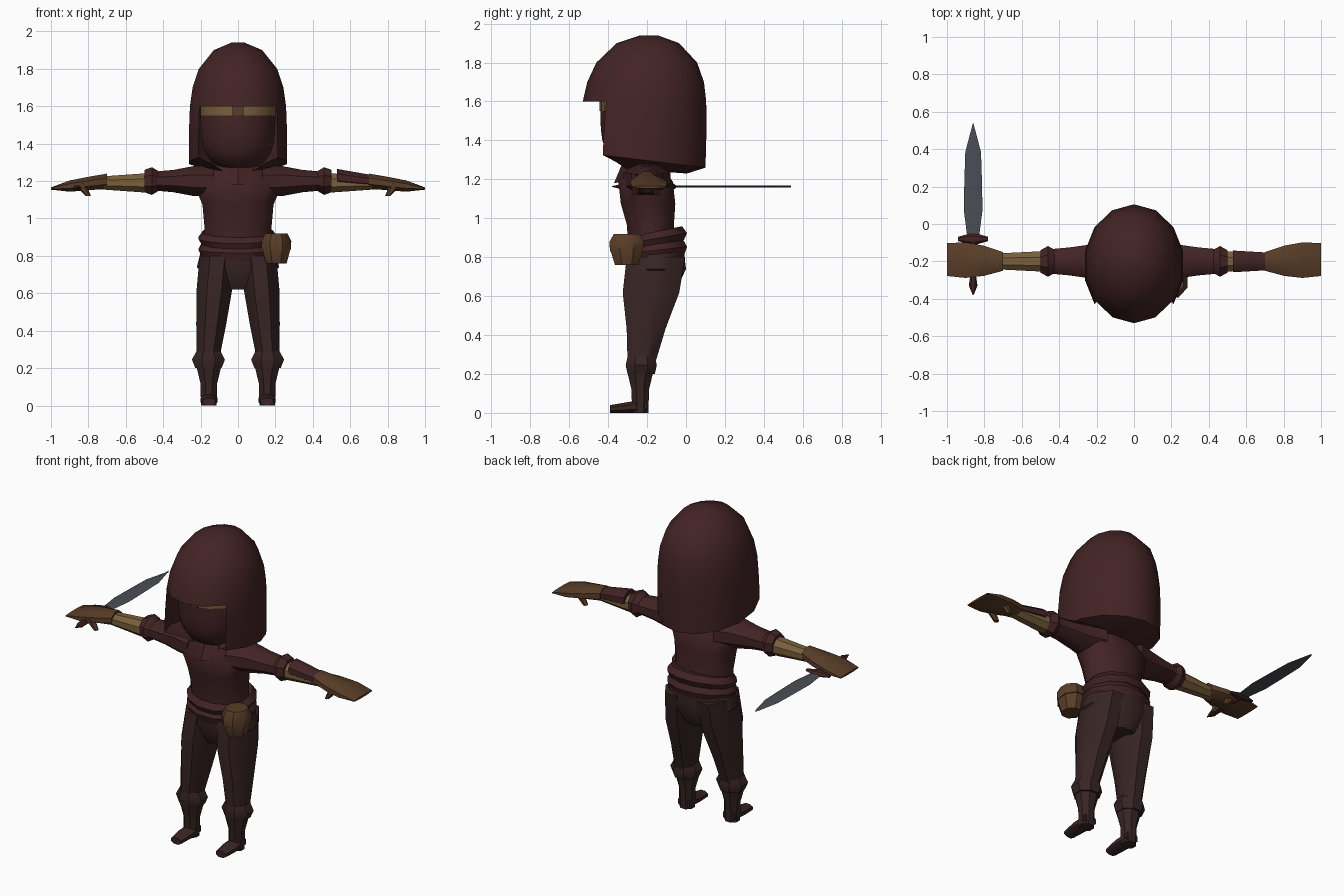
import bpy, bmesh
from math import sin, cos, pi, radians, sqrt

default_cube = bpy.data.objects.get("Cube")
if default_cube:
    bpy.data.objects.remove(default_cube)


def material(name, red, green, blue):
    mat = bpy.data.materials.new(name)
    mat.use_nodes = True
    colour = (red, green, blue, 1)
    mat.diffuse_color = colour
    shader = mat.node_tree.nodes["Principled BSDF"]
    shader.inputs["Base Color"].default_value = colour
    shader.inputs["Roughness"].default_value = .9
    return mat


CLOTH = material("maroon cloth", .056, .017, .018)
TROUSER = material("dark trouser cloth", .04, .018, .018)
SKIN = material("tan skin", .19, .115, .045)
LEATHER = material("brown leather", .1, .047, .021)
STEEL = material("grey steel", .068, .076, .09)


def spread(value, count):
    """Repeat a single number for every ring; leave lists alone."""
    return value if isinstance(value, (list, tuple)) else [value] * count


def place(axis, along, across, upward):
    """Turn a station and its cross-section point into x, y, z."""
    if axis == 'X':
        return (along, across, upward)
    if axis == 'Y':
        return (across, along, upward)
    return (across, upward, along)


def loft(name, mat, axis, stations, wide, deep, centre, end_centre=None, tilt=0, sides=8,
         corner_front=False, open_rows=0, caps=(0, -1), mirror=False, patch=None, patch_rule=None):
    """Skin rings along an axis; two stations mean an even spacing between them."""
    count = len(wide)
    deep, tilt = spread(deep, count), spread(tilt, count)
    end_centre = end_centre or centre
    turn = 0 if corner_front else pi / sides
    grow = 1 / cos(turn)
    bm = bmesh.new()
    rings = []
    for i in range(count):
        part = i / (count - 1)
        if len(stations) == count:
            along = stations[i]
        else:
            along = stations[0] + (stations[1] - stations[0]) * part
        mid_u, mid_v = (a + (b - a) * part for a, b in zip(centre, end_centre))
        ring = []
        for j in range(sides):
            angle = 2 * pi * j / sides + turn
            across = mid_u + wide[i] * grow * sin(angle)
            upward = mid_v - deep[i] * grow * cos(angle)
            ring.append(bm.verts.new(place(axis, along + tilt[i] * cos(angle), across, upward)))
        rings.append(ring)
    front = (0, 1, sides - 2, sides - 1)
    for i, (low, high) in enumerate(zip(rings, rings[1:])):
        for j in range(sides):
            if i >= open_rows or j not in front:
                k = (j + 1) % sides
                bm.faces.new((low[j], low[k], high[k], high[j]))
    for end in caps:
        bm.faces.new(rings[end])
    if patch_rule:
        for face in bm.faces:
            face.material_index = int(patch_rule(face.calc_center_median()))
    bmesh.ops.recalc_face_normals(bm, faces=bm.faces)
    mesh = bpy.data.meshes.new(name)
    bm.to_mesh(mesh)
    bm.free()
    mesh.materials.append(mat)
    if patch:
        mesh.materials.append(patch)
    mesh.shade_smooth()
    mesh.set_sharp_from_angle(angle=radians(40))
    obj = bpy.data.objects.new(name, mesh)
    bpy.context.collection.objects.link(obj)
    if mirror:
        obj.modifiers.new("mirror", 'MIRROR')


def dome(part):
    """Rounded shoulder: full at 0, closing at 1."""
    return sqrt(1 - part ** 4)


# Hood: closed above the brow, open in front of the face
heights = [1.3, 1.45, 1.6, 1.7, 1.8, 1.9, 1.94]
bulge = [dome((z - heights[0]) / .643) for z in heights]
loft("hood", CLOTH, 'Z', heights, [.27 * b for b in bulge], [.325 * b for b in bulge],
     centre=(0, -.225), end_centre=(0, -.19), tilt=[.04] + [0] * (len(heights) - 1),
     sides=14, corner_front=True, open_rows=2, caps=[-1])
loft("hood_underside", CLOTH, 'Z', (1.3, 1.24), [.27, .18, .08], [.325, .23, .1],
     centre=(0, -.225), tilt=[.04, .04, 0], sides=14, corner_front=True, open_rows=2, caps=[])

# Masked head with a bare strip across the eyes
fullness = [dome(i / 7.1) for i in range(7, -1, -1)]
loft("masked_head", CLOTH, 'Z', (1.25, 1.6), [.205 * f for f in fullness], [.2 * f for f in fullness],
     centre=(0, -.24), sides=14, corner_front=True, patch=SKIN,
     patch_rule=lambda c: 1.55 < c.z < 1.59 and c.y < -.25)
loft("nose_bridge", LEATHER, 'Z', (1.55, 1.6), [.03, .03], .005, centre=(0, -.439), sides=4)

# Tunic with a pointed collar
loft("tunic", CLOTH, 'Z', (.85, 1.3), [.18, .18, .19, .24, .1], [.13, .12, .14, .14, .08],
     centre=(0, -.17), end_centre=(0, -.22), sides=12)
loft("collar", CLOTH, 'Z', (1.21, 1.3), [.13, .1], [.15, .1], centre=(0, -.22),
     tilt=[-.03, 0], corner_front=True)

# Two crossed wraps of the sash
for name, low, high, slope in (("lower_sash", .79, .88, -.02), ("upper_sash", .86, .93, -.03)):
    loft(name, CLOTH, 'Z', (low, high), [.19, .21, .185], [.15, .165, .14],
         centre=(0, -.16), tilt=slope, sides=12)

# Trousers
loft("trouser_hips", TROUSER, 'Z', (.62, .86), [.1, .22, .19], [.1, .155, .14],
     centre=(0, -.155), sides=12)
loft("trouser_leg", TROUSER, 'Z', (.25, .8), [.06, .08, .095, .095], [.07, .1, .145, .15],
     centre=(.16, -.23), end_centre=(.11, -.155), mirror=True)
loft("trouser_cuff", TROUSER, 'Z', (.2, .29), [.07, .088, .065], [.07, .08, .07],
     centre=(.158, -.23), mirror=True)

# Boots
loft("boot_shaft", TROUSER, 'Z', (0, .24), [.042, .045, .074], [.042, .045, .074],
     centre=(.156, -.235), mirror=True)
loft("boot_foot", TROUSER, 'Y', (-.39, -.2), [.035, .045, .04], [.02, .028, .036],
     centre=(.155, .02), end_centre=(.155, .036), mirror=True)

# Arms
ARM = (-.2, 1.2)
loft("sleeve", CLOTH, 'X', (.13, .45), [.12, .09, .075, .065], [.08, .08, .06, .05],
     centre=ARM, mirror=True)
loft("sleeve_cuff", CLOTH, 'X', (.42, .5), [.06, .082, .06], [.05, .074, .06], centre=ARM, mirror=True)
loft("forearm", SKIN, 'X', (.46, .74), [.056, .042], [.054, .034], centre=(-.2, 1.19), mirror=True)
loft("left_bracer", CLOTH, 'X', (.53, .7), [.058, .048], [.045, .035],
     centre=(-.2, 1.22), end_centre=ARM)

# Gloved hands with thumb and curled finger
loft("glove", LEATHER, 'X', (.7, 1), [.05, .08, .095, .088], [.04, .036, .03, .006],
     centre=ARM, end_centre=(-.19, 1.16), mirror=True)
for name, y in (("thumb", -.26), ("curled_finger", -.15)):
    loft(name, LEATHER, 'Z', (1.12, 1.19), [.012, .03], [.014, .022],
         centre=(.8, y), end_centre=(.85, y), sides=6, mirror=True)

# Belt pouch with its flap
POUCH = (.205, -.305)
loft("pouch", LEATHER, 'Z', (.76, .91), [.055, .075, .06], [.06, .083, .07], centre=POUCH)
loft("pouch_flap", LEATHER, 'Z', (.84, .92), [.078, .08, .06], [.086, .088, .065],
     centre=POUCH, tilt=[-.012, 0, 0])

# Dagger held in the right hand
GRIP = (-.86, 1.163)
loft("dagger_blade", STEEL, 'Y', (-.08, .54), [.03, .05, .047, .042, .001], .006,
     centre=GRIP, sides=4, corner_front=True)
loft("dagger_guard", CLOTH, 'X', (-.94, -.78), [.01, .03, .01], [.006, .016, .006],
     centre=(-.08, GRIP[1]), sides=6)
loft("dagger_handle", CLOTH, 'Y', (-.28, -.08), [.015, .015], .015, centre=GRIP, sides=6)
loft("dagger_pommel", CLOTH, 'Y', (-.38, -.28), [.002, .02, .014], [.002, .014, .014],
     centre=GRIP, sides=6)
